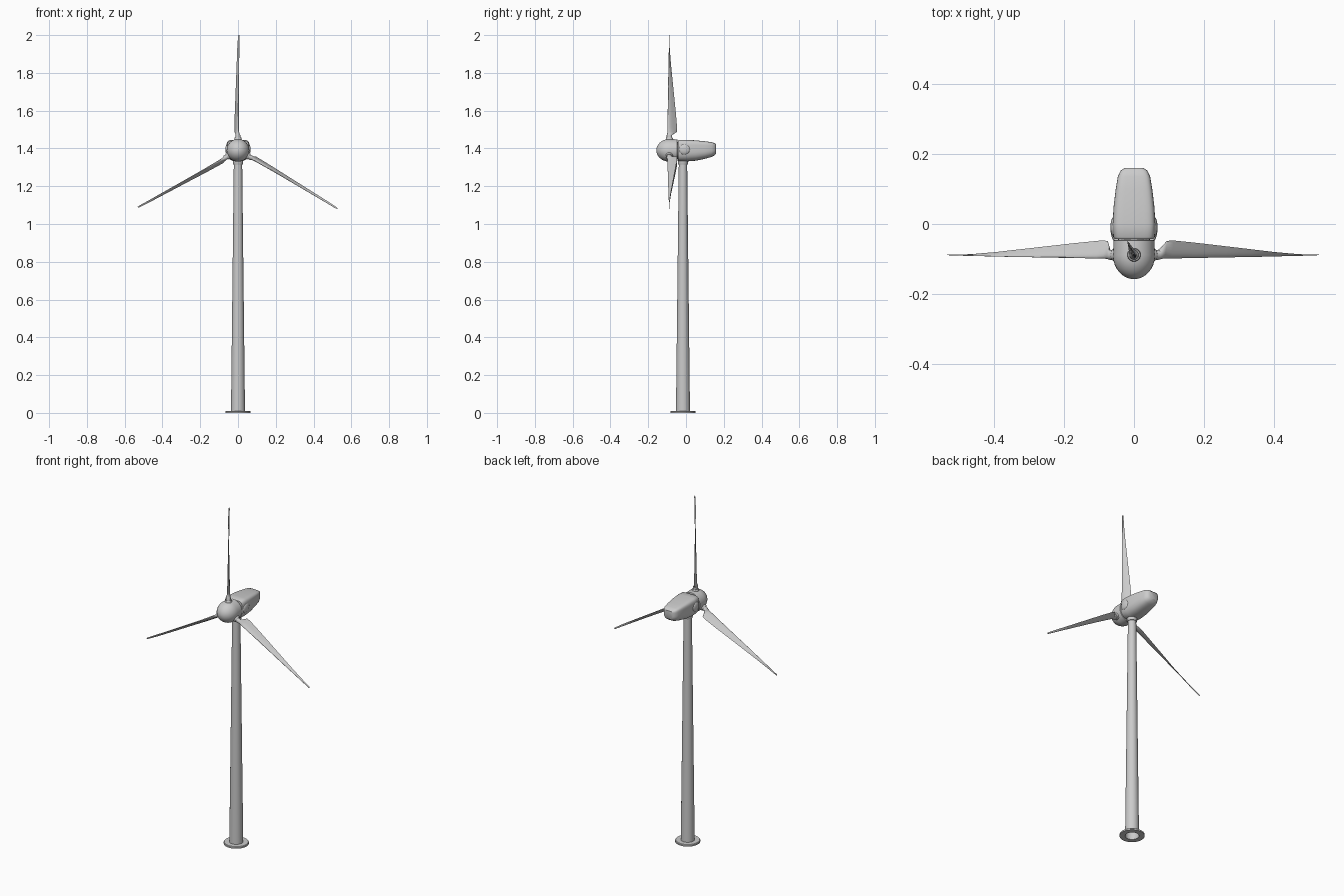
import bpy, bmesh, math
from mathutils import Vector, Matrix

if "Cube" in bpy.data.objects:
    bpy.data.objects.remove(bpy.data.objects["Cube"])

HUB = Vector((0, -0.088, 1.39))
TY = -0.016  # tower axis y


def loft(name, rings, caps=(True, True), angle=35):
    """Skin a list of equal-length point rings."""
    bm = bmesh.new()
    vs = [[bm.verts.new(p) for p in ring] for ring in rings]
    n = len(vs[0])
    for a, b in zip(vs, vs[1:]):
        for i in range(n):
            j = (i + 1) % n
            bm.faces.new((a[i], a[j], b[j], b[i]))
    if caps[0]:
        bm.faces.new(vs[0][::-1])
    if caps[1]:
        bm.faces.new(vs[-1])
    bmesh.ops.recalc_face_normals(bm, faces=bm.faces)
    me = bpy.data.meshes.new(name)
    bm.to_mesh(me)
    bm.free()
    ob = bpy.data.objects.new(name, me)
    bpy.context.collection.objects.link(ob)
    bpy.ops.object.select_all(action='DESELECT')
    ob.select_set(True)
    bpy.context.view_layer.objects.active = ob
    bpy.ops.object.shade_smooth_by_angle(angle=math.radians(angle))
    return ob


def lathe(name, profile, mat, n=32, **kw):
    """Revolve (radius, height) pairs about local z."""
    return loft(name, [[mat @ Vector((r * math.cos(2 * math.pi * i / n),
                                      r * math.sin(2 * math.pi * i / n), h))
                        for i in range(n)] for r, h in profile], **kw)


# Tower, open underneath, with foot flange ring and yaw collar
at_tower = Matrix.Translation((0, TY, 0))
lathe("tower", [(0.037, 0.0), (0.036, 0.1), (0.022, 1.335)], at_tower, caps=(False, True))
lathe("foot_flange", [(0.037, 0), (0.067, 0), (0.067, 0.008), (0.064, 0.011),
                      (0.036, 0.011), (0.037, 0)], at_tower, caps=(False, False))
lathe("yaw_collar", [(0.025, 1.315), (0.027, 1.32), (0.027, 1.345)], at_tower)

# Nacelle: flat-topped, round-bellied sections lofted along y
rings = []
for y, w, zb, zt in [(-0.042, 0.056, 1.336, 1.442), (-0.036, 0.059, 1.332, 1.446),
                     (0.0, 0.061, 1.331, 1.446), (0.05, 0.058, 1.335, 1.443),
                     (0.10, 0.052, 1.345, 1.438), (0.135, 0.046, 1.355, 1.433),
                     (0.152, 0.038, 1.364, 1.428), (0.160, 0.026, 1.375, 1.42)]:
    zm = zb + (zt - zb) * 0.55
    ring = []
    for i in range(40):
        a = 2 * math.pi * i / 40
        c, s = math.cos(a), math.sin(a)
        e = 2 / (5 if s > 0 else 2.6)
        h = zt - zm if s > 0 else zm - zb
        ring.append((w * math.copysign(abs(c) ** e, c), y,
                     zm + h * math.copysign(abs(s) ** e, s)))
    rings.append(ring)
loft("nacelle", rings)

# Shallow side bulges on the nacelle
for side, label in ((-1, "left"), (1, "right")):
    m = Matrix.Translation((side * 0.056, -0.008, 1.395)) @ Matrix.Diagonal((0.011, 0.03, 0.028, 1))
    lathe("side_bulge_" + label,
          [(math.cos(t), math.sin(t)) for t in [math.radians(d) for d in range(-85, 86, 17)]],
          m, n=20)

# Spinner: rounded nose revolved about the rotor axis, short neck behind
nose = [(0.060 * math.cos(t), 0.069 * math.sin(t))
        for t in [math.radians(d) for d in (0, 12, 24, 36, 48, 60, 70, 79, 86, 89.5)]]
at_hub = Matrix.Translation(HUB) @ Matrix.Rotation(math.pi / 2, 4, 'X')
lathe("spinner", [(0.054, -0.043), (0.058, -0.041)] + nose, at_hub, n=40)
lathe("rotor_neck", [(0.045, -0.055), (0.045, -0.035)], at_hub)

# Blade stations: radius, leading edge (x, y), trailing edge (x, y), thickness, taper
STATIONS = [(0.050, (0, -0.014), (0, 0.014), 0.028, 0),
            (0.080, (0, -0.014), (0, 0.014), 0.026, 0),
            (0.086, (0.001, -0.012), (-0.009, 0.022), 0.023, 0.3),
            (0.097, (0.003, -0.010), (-0.019, 0.040), 0.017, 0.7),
            (0.120, (0.003, -0.010), (-0.019, 0.041), 0.014, 0.8),
            (0.200, (0.003, -0.009), (-0.017, 0.034), 0.011, 0.8),
            (0.300, (0.004, -0.007), (-0.013, 0.024), 0.008, 0.8),
            (0.380, (0.005, -0.006), (-0.010, 0.016), 0.006, 0.8),
            (0.460, (0.006, -0.004), (-0.007, 0.008), 0.005, 0.8),
            (0.540, (0.007, -0.002), (-0.004, 0.002), 0.004, 0.8),
            (0.603, (0.008, 0.0), (0.000, 0.001), 0.003, 0.7),
            (0.610, (0.007, 0.0), (0.002, 0.001), 0.002, 0.5)]


def blade_rings(mat, n=20):
    out = []
    for r, le, te, thick, taper in STATIONS:
        le, te = Vector(le), Vector(te)
        mid, half = (le + te) / 2, (te - le) / 2
        nrm = Vector((-half.y, half.x)).normalized() * thick / 2
        ring = []
        for i in range(n):
            a = 2 * math.pi * i / n
            p = mid + half * math.cos(a) + nrm * math.sin(a) * (1 - taper * math.cos(a)) / (1 + taper * 0.4)
            ring.append(mat @ Vector((p.x, p.y, r)))
        out.append(ring)
    return out


# Three blades, each with a root socket on the spinner
for k in range(3):
    m = Matrix.Translation(HUB) @ Matrix.Rotation(math.radians(120 * k), 4, 'Y')
    loft(f"blade_{k + 1}", blade_rings(m))
    lathe(f"blade_socket_{k + 1}", [(0.019, 0.045), (0.019, 0.064), (0.017, 0.067)], m, n=24)
